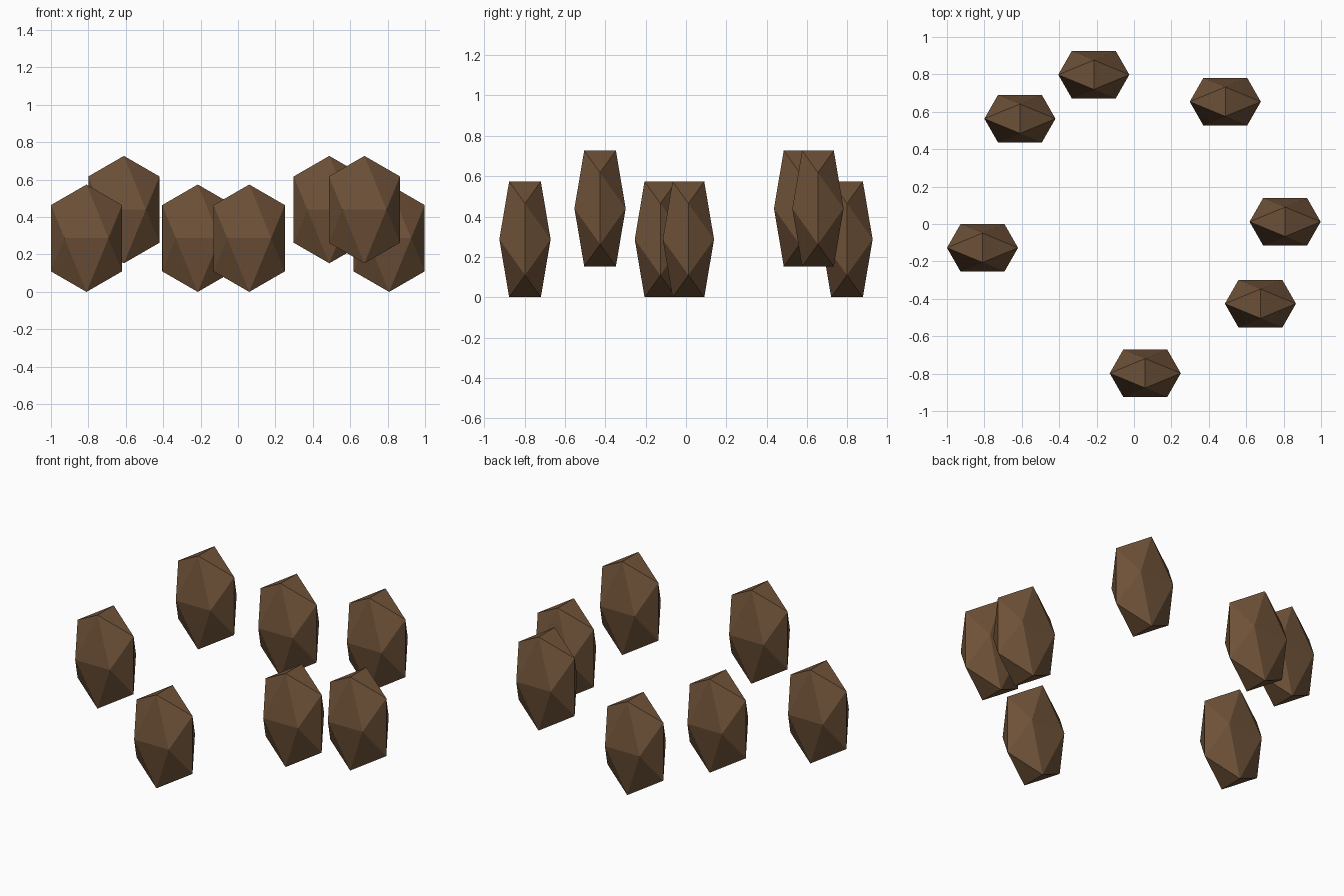
import bpy, bmesh
from mathutils import Vector

if "Cube" in bpy.data.objects:
    bpy.data.objects.remove(bpy.data.objects["Cube"])

PHI = (1 + 5 ** 0.5) / 2
HALF = Vector((0.19, 0.127, 0.287))  # half extents of one rock

brown = bpy.data.materials.new("brown_rock")
brown.diffuse_color = (0.16, 0.085, 0.04, 1)
brown.use_nodes = True
brown.node_tree.nodes["Principled BSDF"].inputs["Base Color"].default_value = brown.diffuse_color

# One stretched icosahedron: hull of three crossed golden rectangles
bm = bmesh.new()
for a in (-1, 1):
    for b in (-1 / PHI, 1 / PHI):
        for co in ((0, b, a), (b, a, 0), (a, 0, b)):
            bm.verts.new([c * h for c, h in zip(co, HALF)])
bmesh.ops.convex_hull(bm, input=bm.verts)
bmesh.ops.recalc_face_normals(bm, faces=bm.faces)
mesh = bpy.data.meshes.new("rock")
bm.to_mesh(mesh)
bm.free()
mesh.materials.append(brown)

# Ring of rocks, some floating higher
LOW, HIGH = 0.287, 0.44
places = [(-0.215, 0.798, LOW), (-0.61, 0.563, HIGH), (-0.81, -0.127, LOW),
          (0.06, -0.798, LOW), (0.676, -0.426, HIGH), (0.808, 0.012, LOW),
          (0.488, 0.654, HIGH)]
for i, p in enumerate(places, 1):
    rock = bpy.data.objects.new(f"rock_{i}", mesh)
    rock.location = p
    bpy.context.collection.objects.link(rock)
